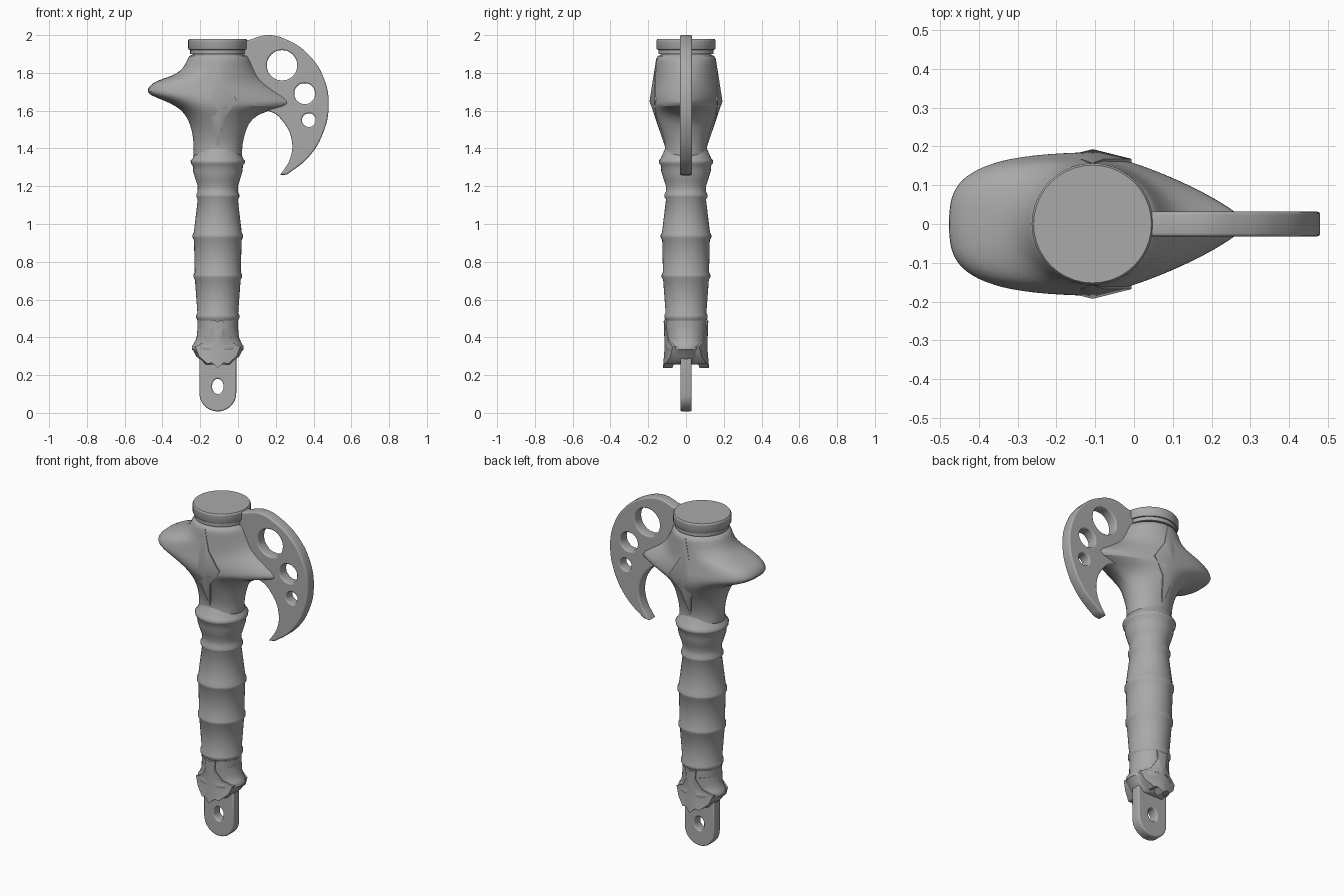
import bpy, bmesh, math
from math import cos, sin, pi

cube = bpy.data.objects.get("Cube")
if cube:
    bpy.data.objects.remove(cube, do_unlink=True)

AXIS = -0.107
SIDES = 40

steel = bpy.data.materials.new("plain_grey")
steel.use_nodes = True
GREY = (0.4, 0.4, 0.4, 1)
steel.diffuse_color = GREY
steel.node_tree.nodes["Principled BSDF"].inputs["Base Color"].default_value = GREY


def smooth(ob, angle=40):
    bpy.ops.object.select_all(action='DESELECT')
    ob.select_set(True)
    bpy.context.view_layer.objects.active = ob
    bpy.ops.object.shade_smooth_by_angle(angle=math.radians(angle))


def finish(name, bm, angle=40):
    bmesh.ops.recalc_face_normals(bm, faces=bm.faces)
    me = bpy.data.meshes.new(name)
    bm.to_mesh(me)
    bm.free()
    me.materials.append(steel)
    ob = bpy.data.objects.new(name, me)
    bpy.context.collection.objects.link(ob)
    smooth(ob, angle)
    return ob


def power(v, n):
    return math.copysign(abs(v) ** (2 / n), v)


def loft(name, rings, angle=40):
    """Stack of rings: z, reach left, reach right, half depth, left and right roundness."""
    bm = bmesh.new()
    loops = []
    for z, left, right, depth, nl, nr in rings:
        loop = []
        for i in range(SIDES):
            c, s = cos(2 * pi * i / SIDES), sin(2 * pi * i / SIDES)
            reach, n = (right, nr) if c > 0 else (left, nl)
            loop.append(bm.verts.new((AXIS + reach * power(c, n), depth * power(s, n), z)))
        loops.append(loop)
    for a, b in zip(loops, loops[1:]):
        for i in range(SIDES):
            j = (i + 1) % SIDES
            bm.faces.new((a[i], a[j], b[j], b[i]))
    bm.faces.new(loops[0][::-1])
    bm.faces.new(loops[-1])
    return finish(name, bm, angle)


def lathe(name, profile, angle=40):
    return loft(name, [(z, r, r, r, 2, 2) for z, r in profile], angle)


def relief(name, half, centre_z, apex, sink):
    """Raised ornament on front and back: mirrored outline of (x, z, y) with a ridge at the middle."""
    outline = half + [(-x, z, y) for x, z, y in half[-2:0:-1]]
    bm = bmesh.new()
    for side in (-1, 1):
        tip = bm.verts.new((AXIS, side * apex, centre_z))
        rim = [bm.verts.new((AXIS + x, side * y, z)) for x, z, y in outline]
        back = [bm.verts.new((AXIS + x, side * (y - sink), z)) for x, z, y in outline]
        for i in range(len(rim)):
            j = (i + 1) % len(rim)
            bm.faces.new((tip, rim[i], rim[j]))
            bm.faces.new((rim[i], back[i], back[j], rim[j]))
        bm.faces.new(back)
    return finish(name, bm, 35)


def plate(name, outline, holes, half_thick, corners=(), bevel=0.008):
    """Flat plate in the xz plane with elliptical holes and softened edges."""
    cu = bpy.data.curves.new(name, 'CURVE')
    cu.dimensions = '2D'
    cu.fill_mode = 'BOTH'
    cu.resolution_u = 8
    cu.extrude = half_thick - bevel
    cu.bevel_depth = bevel
    cu.bevel_resolution = 2
    cu.offset = -bevel
    loops = [(outline, corners)]
    for x, z, rx, rz in holes:
        loops.append(([(x + rx * cos(k * pi / 4), z + rz * sin(k * pi / 4)) for k in range(8)], ()))
    for pts, sharp in loops:
        sp = cu.splines.new('BEZIER')
        sp.bezier_points.add(len(pts) - 1)
        sp.use_cyclic_u = True
        for i, (bp, p) in enumerate(zip(sp.bezier_points, pts)):
            bp.co = (p[0], p[1], 0)
            kind = 'VECTOR' if i in sharp else 'AUTO'
            bp.handle_left_type = bp.handle_right_type = kind
    cu.materials.append(steel)
    ob = bpy.data.objects.new(name, cu)
    ob.rotation_euler = (pi / 2, 0, 0)
    bpy.context.collection.objects.link(ob)
    bpy.ops.object.select_all(action='DESELECT')
    ob.select_set(True)
    bpy.context.view_layer.objects.active = ob
    bpy.ops.object.convert(target='MESH')
    smooth(bpy.context.object, 35)


# Grip with raised bands
grip = [(0.36, 0.11), (0.42, 0.106), (0.49, 0.108)]
for z, r in ((0.51, 0.113), (0.725, 0.127), (0.935, 0.132), (1.15, 0.112)):
    grip += [(z - 0.02, r - 0.006), (z - 0.006, r + 0.002), (z + 0.006, r + 0.002), (z + 0.02, r - 0.005)]
grip += [(1.2, 0.106), (1.23, 0.116), (1.28, 0.131), (1.31, 0.133),
         (1.32, 0.142), (1.335, 0.144), (1.345, 0.135), (1.4, 0.11)]
lathe("grip", grip, 50)

# Flared head: rear lobe on the right, tapering shoulder towards the blade
guard = loft("guard", [
    (1.34, 0.135, 0.135, 0.125, 2, 2),
    (1.37, 0.128, 0.128, 0.112, 2, 2),
    (1.42, 0.127, 0.130, 0.108, 2, 2),
    (1.50, 0.137, 0.148, 0.132, 2, 1.9),
    (1.56, 0.160, 0.180, 0.160, 2.1, 1.6),
    (1.60, 0.190, 0.255, 0.178, 2.3, 1.4),
    (1.625, 0.225, 0.40, 0.184, 2.5, 1.3),
    (1.65, 0.275, 0.41, 0.186, 2.7, 1.25),
    (1.68, 0.355, 0.36, 0.183, 3, 1.3),
    (1.70, 0.377, 0.325, 0.179, 3, 1.35),
    (1.73, 0.365, 0.275, 0.173, 3, 1.4),
    (1.76, 0.325, 0.235, 0.168, 2.8, 1.5),
    (1.785, 0.235, 0.215, 0.165, 2.4, 1.6),
    (1.82, 0.185, 0.195, 0.161, 2.1, 1.7),
    (1.87, 0.160, 0.170, 0.157, 2, 1.9),
    (1.91, 0.152, 0.155, 0.153, 2, 2)], 50)
sub = guard.modifiers.new("soften", 'SUBSURF')
sub.levels = sub.render_levels = 1

# Round cap with a groove beneath it
lathe("cap", [(1.90, 0.146), (1.922, 0.146), (1.923, 0.153), (1.93, 0.157),
              (1.972, 0.157), (1.98, 0.152)], 30)

# Star ornament on front and back of the head
relief("star_ornament", [(0, 1.88, 0.157), (0.03, 1.76, 0.168), (0.1, 1.655, 0.168),
                         (0.035, 1.56, 0.158), (0, 1.40, 0.108)], 1.65, 0.193, 0.03)

# Hooked blade with three holes
plate("blade", [
    (0.0, 1.975), (0.06, 1.975), (0.16, 2.0), (0.27, 1.97), (0.38, 1.89), (0.455, 1.77),
    (0.48, 1.63), (0.45, 1.48), (0.37, 1.35), (0.26, 1.262), (0.222, 1.258),
    (0.275, 1.345), (0.285, 1.44), (0.24, 1.54), (0.17, 1.595), (0.09, 1.59),
    (0.035, 1.52), (0.01, 1.42), (-0.05, 1.45), (-0.05, 1.95)],
    [(0.233, 1.84, 0.08, 0.08), (0.353, 1.69, 0.055, 0.055), (0.375, 1.55, 0.036, 0.036)],
    0.032, corners=(0, 1, 9, 10, 17, 18, 19))

# Pommel bulb
loft("pommel", [(z, x, x, y, 2, 2) for z, x, y in (
    (0.255, 0.07, 0.07), (0.275, 0.085, 0.092), (0.30, 0.115, 0.102), (0.33, 0.130, 0.104),
    (0.335, 0.137, 0.106), (0.355, 0.137, 0.106), (0.365, 0.128, 0.102),
    (0.40, 0.112, 0.103), (0.45, 0.107, 0.108))], 50)

# Leaf ornament on front and back of the pommel
relief("pommel_leaf", [(0, 0.485, 0.118), (0.035, 0.495, 0.112), (0.028, 0.44, 0.108),
                       (0.065, 0.38, 0.092), (0.12, 0.35, 0.07), (0.1, 0.30, 0.082),
                       (0.055, 0.26, 0.108), (0.03, 0.265, 0.112), (0, 0.238, 0.122)], 0.35, 0.113, 0.05)

# Hanging tab with an oval eyelet
tab = [(AXIS + 0.098 * cos(a * pi / 8), 0.106 + 0.098 * sin(a * pi / 8)) for a in range(8, 17)]
plate("hanging_tab", [(AXIS - 0.098, 0.29)] + tab + [(AXIS + 0.098, 0.29)],
      [(AXIS, 0.14, 0.03, 0.04)], 0.03, corners=(0, 1, 9, 10))
